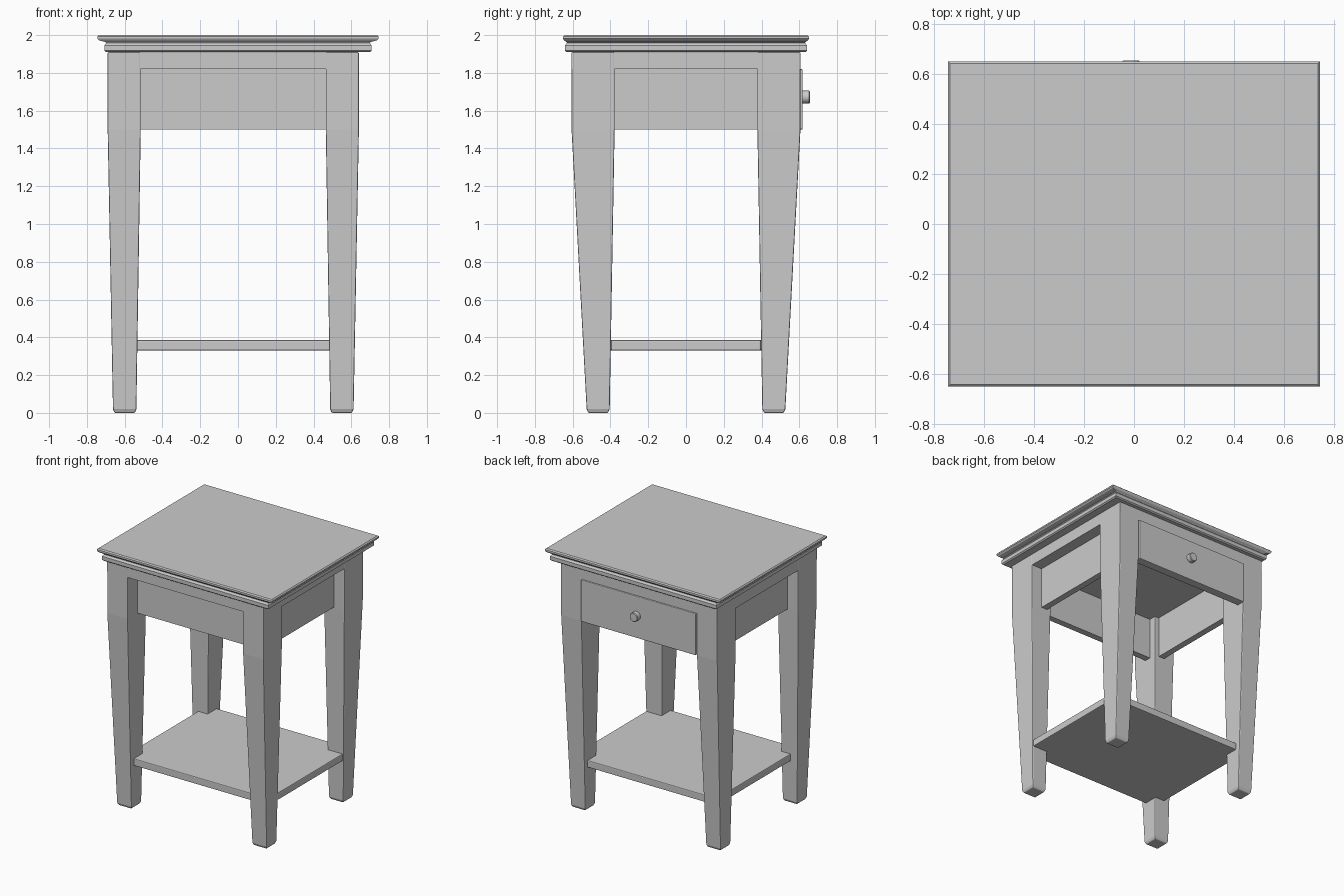
import bpy, bmesh
from math import pi

if "Cube" in bpy.data.objects:
    bpy.data.objects.remove(bpy.data.objects["Cube"])

CX = -0.025  # the frame sits slightly off centre under the top


def finish(bm, name, bevel=0.0):
    bmesh.ops.recalc_face_normals(bm, faces=bm.faces)
    me = bpy.data.meshes.new(name)
    bm.to_mesh(me)
    bm.free()
    ob = bpy.data.objects.new(name, me)
    bpy.context.collection.objects.link(ob)
    if bevel:
        m = ob.modifiers.new("bevel", 'BEVEL')
        m.width = bevel
        m.segments = 2
        m.limit_method = 'ANGLE'
        m.angle_limit = 0.7
    return ob


def loft(name, rings, bevel=0.0):
    """Skin a stack of equal-length point rings and cap both ends."""
    bm = bmesh.new()
    loops = [[bm.verts.new(p) for p in r] for r in rings]
    for a, b in zip(loops, loops[1:]):
        for i in range(len(a)):
            j = (i + 1) % len(a)
            bm.faces.new((a[i], a[j], b[j], b[i]))
    bm.faces.new(loops[0])
    bm.faces.new(loops[-1])
    return finish(bm, name, bevel)


def rect(x0, x1, y0, y1, z):
    return [(x0, y0, z), (x1, y0, z), (x1, y1, z), (x0, y1, z)]


def box(name, x0, x1, y0, y1, z0, z1, bevel=0.0):
    return loft(name, [rect(x0, x1, y0, y1, z0), rect(x0, x1, y0, y1, z1)], bevel)


# Moulded table top: half width, half depth, height
top_profile = [(.698, .632, 1.91), (.708, .641, 1.918), (.708, .641, 1.945),
               (.698, .630, 1.959), (.702, .633, 1.964), (.735, .645, 1.972),
               (.745, .651, 1.981), (.745, .651, 1.992), (.737, .643, 2.0)]
loft("table_top", [rect(-x, x, -y, y, z) for x, y, z in top_profile])

# Tapered legs: inner x, outer x, inner y, outer y, height
leg_profile = [(.521, .629, .413, .517, 0), (.513, .637, .404, .526, .02),
               (.490, .665, .378, .606, 1.5), (.490, .665, .378, .606, 1.91)]
for sx, side in ((-1, "left"), (1, "right")):
    for sy, end in ((-1, "front"), (1, "back")):
        loft(f"{end}_{side}_leg",
             [rect(CX + sx * a, CX + sx * b, sy * c, sy * d, z)
              for a, b, c, d, z in leg_profile], 0.006)

# Top rail frame, flush with the legs
box("top_rail", CX - .664, CX + .664, -.605, .605, 1.82, 1.909)

# Recessed apron panels
box("front_apron", CX - .52, CX + .52, -.485, -.435, 1.5, 1.83)
for sx, side in ((-1, "left"), (1, "right")):
    a, b = sorted((CX + sx * .525, CX + sx * .575))
    box(f"{side}_apron", a, b, -.43, .43, 1.5, 1.83)

# Drawer front on the back side
box("drawer_front", CX - .488, CX + .488, .55, .618, 1.5, 1.82, 0.006)

# Drawer knob
bpy.ops.mesh.primitive_cylinder_add(vertices=24, radius=.034, depth=.055,
                                    location=(-.012, .628, 1.672), rotation=(pi / 2, 0, 0))
knob = bpy.context.object
knob.name = "drawer_knob"
bev = knob.modifiers.new("bevel", 'BEVEL')
bev.width = .004
bev.limit_method = 'ANGLE'
bpy.ops.object.shade_smooth_by_angle()

# Lower shelf, notched around the legs
X, Y, n0, n1, m = .615, .505, CX - .512, CX + .512, .396
outline = [(n0, -Y), (n1, -Y), (n1, -m), (X, -m), (X, m), (n1, m),
           (n1, Y), (n0, Y), (n0, m), (-X, m), (-X, -m), (n0, -m)]
loft("lower_shelf", [[(x, y, z) for x, y in outline] for z in (.33, .385)], 0.006)
